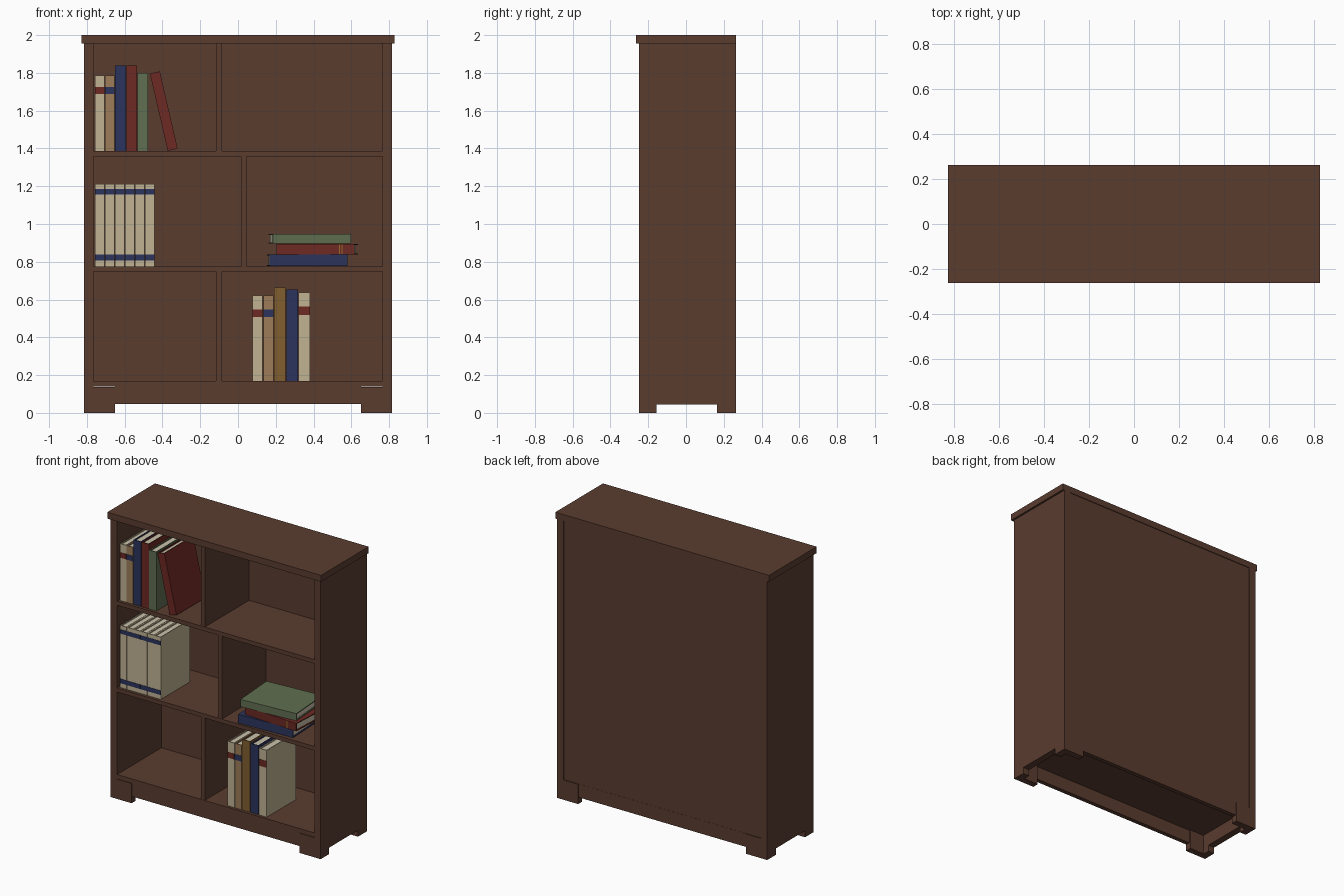
import bpy, bmesh, math
from mathutils import Matrix, Vector

if "Cube" in bpy.data.objects:
    bpy.data.objects.remove(bpy.data.objects["Cube"])


def srgb(*c):
    f = lambda v: v / 12.92 if v <= 0.04045 else ((v + 0.055) / 1.055) ** 2.4
    return [f(v / 255) for v in c] + [1]


MATS = {}
for name, rgb in {"wood": (90, 60, 47), "cream": (193, 180, 148), "tan": (158, 124, 90),
                  "navy": (44, 52, 92), "red": (109, 41, 35), "green": (96, 110, 81),
                  "ochre": (128, 94, 48), "paper": (203, 194, 172), "gold": (150, 108, 42)}.items():
    m = bpy.data.materials.new(name)
    m.diffuse_color = srgb(*rgb)
    m.use_nodes = True
    m.node_tree.nodes["Principled BSDF"].inputs["Base Color"].default_value = m.diffuse_color
    MATS[name] = m


def add_box(bm, lo, hi, mat=0):
    lo, hi = Vector(lo), Vector(hi)
    mtx = Matrix.Translation((lo + hi) / 2) @ Matrix.Diagonal((*(hi - lo), 1))
    r = bmesh.ops.create_cube(bm, size=1, matrix=mtx)
    for f in {f for v in r["verts"] for f in v.link_faces}:
        f.material_index = mat


def finish(bm, name, mats):
    me = bpy.data.meshes.new(name)
    bm.to_mesh(me)
    bm.free()
    for m in mats:
        me.materials.append(MATS[m])
    ob = bpy.data.objects.new(name, me)
    bpy.context.collection.objects.link(ob)
    return ob


def board(name, lo, hi):
    bm = bmesh.new()
    add_box(bm, lo, hi)
    return finish(bm, name, ["wood"])


F, B = -0.248, 0.264            # front and back of the carcass

# Top board and back panel
board("top_board", (-0.829, -0.264, 1.955), (0.829, B, 2.0))
board("back_panel", (-0.765, 0.246, 0.14), (0.765, 0.259, 1.955))

# Side panels with short feet below, and front/back foot blocks
for s, side in ((-1, "left"), (1, "right")):
    def mirrored(name, x0, x1, y0, y1, z0, z1):
        xs = sorted((s * x0, s * x1))
        board(side + name, (xs[0], y0, z0), (xs[1], y1, z1))
    mirrored("_side_panel", 0.766, 0.815, F, B, 0.045, 1.955)
    mirrored("_front_side_foot", 0.766, 0.815, F, -0.155, 0, 0.045)
    mirrored("_back_side_foot", 0.766, 0.815, 0.165, B, 0, 0.045)
    mirrored("_front_foot", 0.652, 0.766, F, F + 0.045, 0, 0.138)
    mirrored("_back_foot", 0.652, 0.766, B - 0.045, B, 0, 0.138)

# Skirts between the feet
board("front_skirt", (-0.652, F + 0.004, 0.046), (0.652, F + 0.034, 0.14))
board("back_skirt", (-0.652, B - 0.034, 0.046), (0.652, B - 0.004, 0.14))

# Shelves, and dividers between them
for name, z0, z1 in (("bottom_shelf", 0.14, 0.17), ("lower_shelf", 0.748, 0.776),
                     ("upper_shelf", 1.357, 1.386)):
    board(name, (-0.766, F + 0.002, z0), (0.766, 0.246, z1))
for name, x, z0, z1 in (("bottom_divider", -0.101, 0.17, 0.748),
                        ("middle_divider", 0.031, 0.776, 1.357),
                        ("top_divider", -0.101, 1.386, 1.955)):
    board(name, (x - 0.015, F + 0.004, z0), (x + 0.015, 0.246, z1))


def book(name, w, h, cover, mtx, bands=(), band="gold", d=0.322):
    """Upright book, spine on local -y; bands are (low, high) heights on the spine."""
    bm = bmesh.new()
    t = 0.006
    add_box(bm, (0, 0, 0), (w, t, h))                                  # spine
    add_box(bm, (0, t, 0), (t, d, h))                                  # left cover
    add_box(bm, (w - t, t, 0), (w, d, h))                              # right cover
    add_box(bm, (t, t, 0.008), (w - t, d - 0.01, h - 0.008), 1)        # pages
    for a, b in bands:
        add_box(bm, (0, -0.002, a), (w, 0, b), 2)                      # spine band
    finish(bm, name, [cover, "paper", band]).matrix_world = mtx


def row(prefix, floor, specs):
    for i, (x0, x1, top, cover, band, bands) in enumerate(specs):
        book(f"{prefix}_book_{i + 1}", x1 - x0, top - floor, cover,
             Matrix.Translation((x0, -0.226, floor)),
             [(a - floor, b - floor) for a, b in bands], band)


# Top left row
row("top", 1.386, [
    (-0.757, -0.708, 1.785, "cream", "red", [(1.687, 1.724)]),
    (-0.705, -0.655, 1.785, "tan", "navy", [(1.687, 1.724)]),
    (-0.652, -0.594, 1.84, "navy", "gold", []),
    (-0.590, -0.534, 1.84, "red", "gold", []),
    (-0.531, -0.476, 1.80, "green", "gold", [])])
book("leaning_book", 0.054, 0.42, "red",
     Matrix.Translation((-0.372, -0.226, 1.387)) @ Matrix.Rotation(math.radians(-13), 4, 'Y'))

# Matching set on the middle shelf
row("middle", 0.776, [(-0.757 + i * 0.0529, -0.757 + i * 0.0529 + 0.0515, 1.212, "cream", "navy",
                       [(1.155, 1.184), (0.807, 0.838)]) for i in range(6)])

# Bottom right row
row("bottom", 0.17, [
    (0.077, 0.130, 0.622, "cream", "red", [(0.508, 0.547)]),
    (0.134, 0.187, 0.622, "tan", "navy", [(0.508, 0.547)]),
    (0.191, 0.252, 0.665, "ochre", "gold", []),
    (0.256, 0.317, 0.654, "navy", "gold", []),
    (0.321, 0.381, 0.638, "cream", "red", [(0.517, 0.563)])])

# Flat stack: x of the spine's left end, top height, thickness, length, turn
for name, x, top, w, length, turn, cover, bands in (
        ("stack_low_book", 0.167, 0.838, 0.061, 0.413, 2.5, "navy", []),
        ("stack_mid_book", 0.203, 0.895, 0.056, 0.415, -3, "red",
         [(0.333, 0.338), (0.345, 0.350)]),
        ("stack_high_book", 0.184, 0.947, 0.051, 0.415, 4, "green", [])):
    book(name, w, length, cover,
         Matrix.Translation((x, -0.236 if turn > 0 else -0.215, top))
         @ Matrix.Rotation(math.radians(turn), 4, 'Z')
         @ Matrix.Rotation(math.pi / 2, 4, 'Y'), bands)
